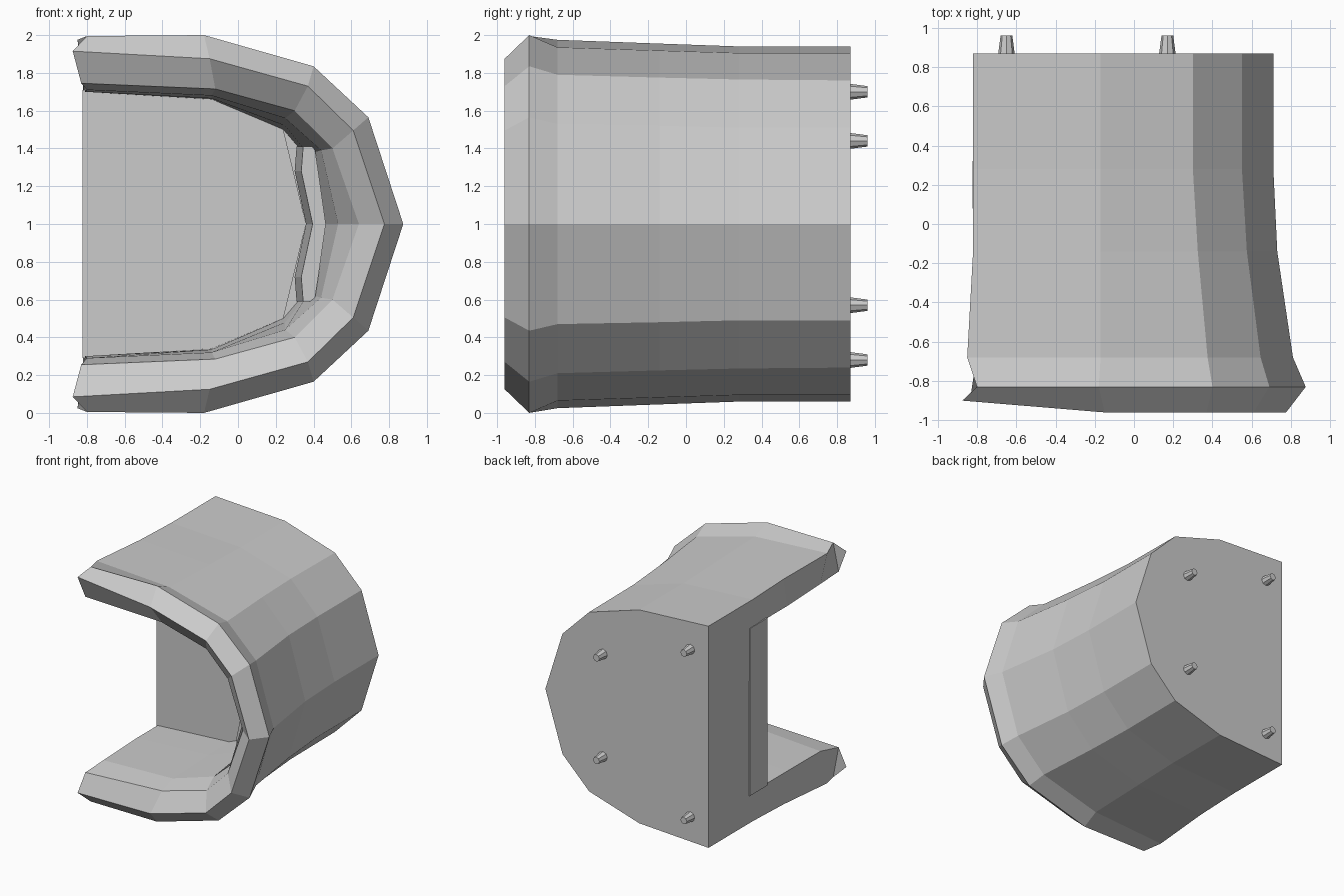
import bpy, bmesh, math

if "Cube" in bpy.data.objects:
    bpy.data.objects.remove(bpy.data.objects["Cube"])


def make_object(name, bm):
    bmesh.ops.recalc_face_normals(bm, faces=bm.faces)
    mesh = bpy.data.meshes.new(name)
    bm.to_mesh(mesh)
    bm.free()
    ob = bpy.data.objects.new(name, mesh)
    bpy.context.collection.objects.link(ob)
    return ob


def mirror_profile(half):
    # upper half of an (x, z) profile, mirrored about z = 1
    return half + [(x, 2 - z) for x, z in reversed(half[:-1])]


# Shell: C-shaped rings from the inner wall, out over the lip, to the back
# each entry: y at the open end, y elsewhere, upper half profile
stations = [
    (0.09, 0.09, [(-0.81, 1.70), (-0.14, 1.66), (0.24, 1.50), (0.36, 1.36), (0.41, 1.0)]),
    (-0.20, -0.20, [(-0.81, 1.70), (-0.14, 1.665), (0.25, 1.52), (0.37, 1.37), (0.43, 1.0)]),
    (-0.66, -0.68, [(-0.80, 1.71), (-0.14, 1.68), (0.25, 1.56), (0.44, 1.39), (0.53, 1.0)]),
    (-0.86, -0.85, [(-0.83, 1.745), (-0.12, 1.715), (0.30, 1.60), (0.50, 1.40), (0.64, 1.0)]),
    (-0.90, -0.96, [(-0.875, 1.915), (-0.15, 1.875), (0.37, 1.73), (0.61, 1.495), (0.775, 1.0)]),
    (-0.83, -0.83, [(-0.80, 1.995), (-0.18, 2.0), (0.40, 1.835), (0.69, 1.565), (0.875, 1.0)]),
    (-0.68, -0.68, [(-0.85, 1.975), (-0.17, 1.935), (0.375, 1.79), (0.645, 1.53), (0.81, 1.0)]),
    (-0.14, -0.14, [(-0.82, 1.955), (-0.17, 1.918), (0.325, 1.775), (0.575, 1.52), (0.73, 1.0)]),
    (0.28, 0.28, [(-0.82, 1.94), (-0.17, 1.905), (0.30, 1.765), (0.55, 1.51), (0.71, 1.0)]),
    (0.87, 0.87, [(-0.82, 1.94), (-0.17, 1.905), (0.30, 1.76), (0.55, 1.51), (0.71, 1.0)]),
]
bm = bmesh.new()
rings = []
for y_end, y_mid, half in stations:
    pts = mirror_profile(half)
    rings.append([bm.verts.new((x, y_end if i in (0, len(pts) - 1) else y_mid, z))
                  for i, (x, z) in enumerate(pts)])
for a, b in zip(rings, rings[1:]):
    for i in range(len(a) - 1):
        bm.faces.new((a[i], a[i + 1], b[i + 1], b[i]))
bm.faces.new(rings[0])
bm.faces.new(rings[-1])
# open side: end faces of both arms, then the body side
for end in (0, -1):
    for ids in [(0, 1, 7, 8), (1, 2, 6, 7), (2, 3, 5, 6), (3, 4, 5)]:
        bm.faces.new([rings[i][end] for i in ids])
bm.faces.new([rings[i][0] for i in (0, 8, 9)] + [rings[i][-1] for i in (9, 8, 0)])
make_object("shell", bm)


def prism(name, pts, y0, y1):
    bm = bmesh.new()
    a, b = ([bm.verts.new((x, y, z)) for x, z in pts] for y in (y0, y1))
    bm.faces.new(a)
    bm.faces.new(b)
    for i in range(len(a)):
        j = (i + 1) % len(a)
        bm.faces.new((a[i], a[j], b[j], b[i]))
    return make_object(name, bm)


# Wall panel, nearly flush with the open side
prism("wall_panel", [(-0.823, 0.29), (-0.823, 1.71), (-0.13, 1.66), (0.24, 1.5),
                     (0.36, 1.0), (0.24, 0.5), (-0.13, 0.34)], 0.08, 0.32)

# Curved pad on the inner curve, leaning outward toward the front
inner = mirror_profile([(0.31, 1.41), (0.30, 1.28), (0.36, 1.0)])
outer = mirror_profile([(0.37, 1.41), (0.39, 1.28), (0.43, 1.0)])
pad = prism("inner_pad", inner + outer[::-1], -0.50, 0.0)
for v in pad.data.vertices:
    if v.co.y < -0.3:
        v.co.x += 0.035

# Tapered locating pegs on the back
for x, z in [(-0.65, 1.70), (-0.65, 0.28), (0.17, 1.44), (0.17, 0.57)]:
    bpy.ops.mesh.primitive_cone_add(vertices=8, radius1=0.043, radius2=0.03, depth=0.10,
                                    location=(x, 0.91, z), rotation=(-math.pi / 2, 0, 0))
    bpy.context.object.name = "peg"
